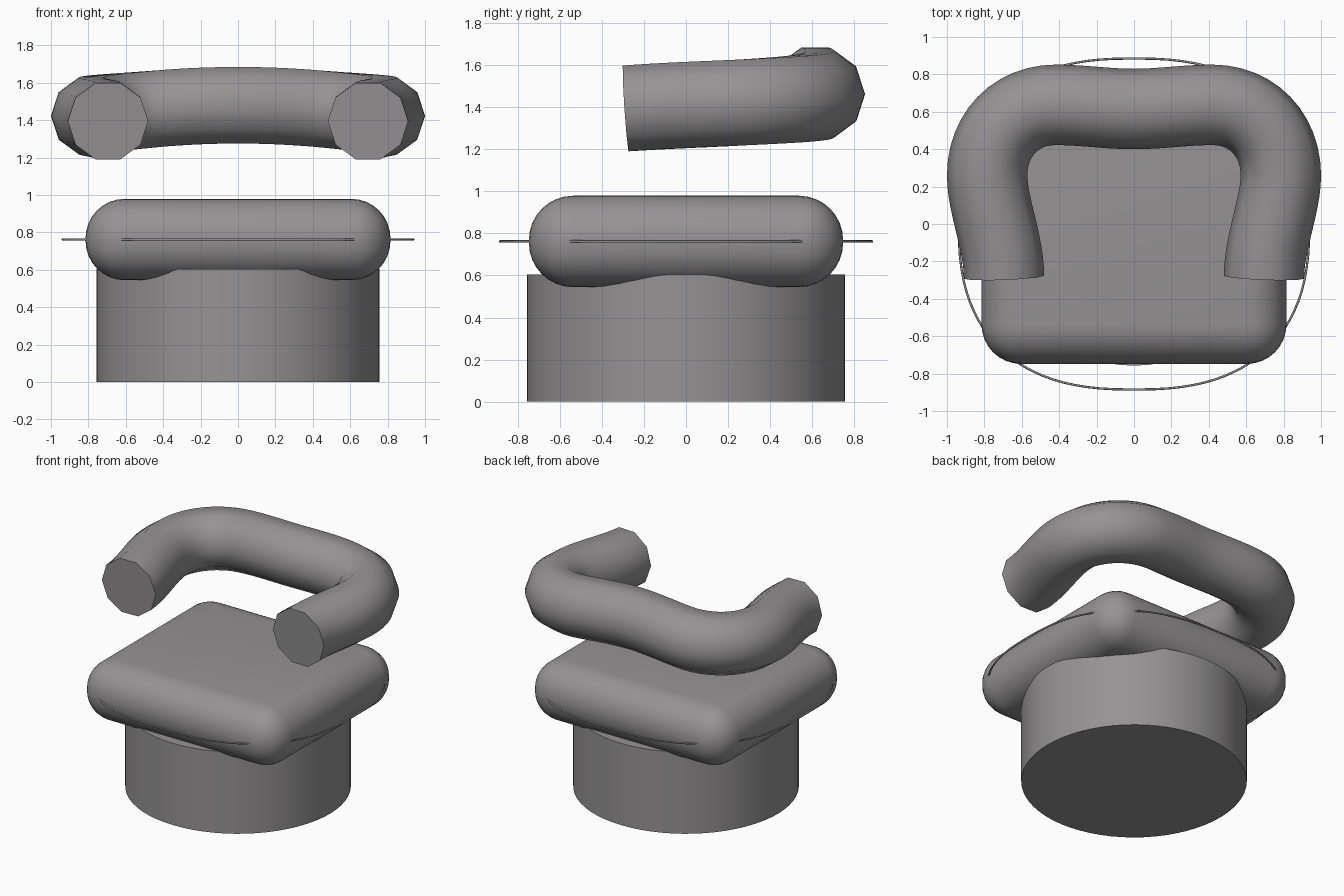
import bpy, bmesh, math
from mathutils import Vector
from mathutils.geometry import interpolate_bezier

default_cube = bpy.data.objects.get("Cube")
if default_cube:
    bpy.data.objects.remove(default_cube)

grey = bpy.data.materials.new("warm_grey")
grey.use_nodes = True
colour = (0.30, 0.29, 0.29, 1)
grey.diffuse_color = colour
grey.node_tree.nodes["Principled BSDF"].inputs["Base Color"].default_value = colour


def add_object(name, bm, angle=40):
    """Turn a bmesh into a shaded, coloured object."""
    bmesh.ops.recalc_face_normals(bm, faces=bm.faces)
    mesh = bpy.data.meshes.new(name)
    bm.to_mesh(mesh)
    bm.free()
    mesh.materials.append(grey)
    obj = bpy.data.objects.new(name, mesh)
    bpy.context.collection.objects.link(obj)
    bpy.ops.object.select_all(action="DESELECT")
    obj.select_set(True)
    bpy.context.view_layer.objects.active = obj
    bpy.ops.object.shade_smooth_by_angle(angle=math.radians(angle))
    return obj


def sweep(path, radius, sides, closed=False):
    """Sweep an upright polygon section along a path."""
    bm = bmesh.new()
    count = len(path)
    rings = []
    for i, point in enumerate(path):
        if closed:
            before, after = path[i - 1], path[(i + 1) % count]
        else:
            before, after = path[max(i - 1, 0)], path[min(i + 1, count - 1)]
        tangent = (after - before).normalized()
        side = tangent.cross(Vector((0, 0, 1))).normalized()
        up = side.cross(tangent)
        angles = [math.tau * k / sides for k in range(sides)]
        rings.append([bm.verts.new(point + radius * (side * math.cos(a) + up * math.sin(a)))
                      for a in angles])
    pairs = list(zip(rings, rings[1:]))
    if closed:
        pairs.append((rings[-1], rings[0]))
    else:
        bm.faces.new(rings[0])
        bm.faces.new(rings[-1])
    for a, b in pairs:
        for k in range(sides):
            n = (k + 1) % sides
            bm.faces.new((a[k], a[n], b[n], b[k]))
    return bm


# Round base
base_height = 0.605
bm = bmesh.new()
bmesh.ops.create_cone(bm, cap_ends=True, segments=64, radius1=0.757, radius2=0.757,
                      depth=base_height)
bmesh.ops.translate(bm, verts=bm.verts, vec=(0, 0, base_height / 2))
add_object("round_base", bm)

# Plump square seat cushion
bm = bmesh.new()
bmesh.ops.create_cube(bm, size=1)
bmesh.ops.scale(bm, verts=bm.verts, vec=(1.63, 1.495, 0.435))
bmesh.ops.translate(bm, verts=bm.verts, vec=(0, 0, 0.762))
bmesh.ops.bevel(bm, geom=bm.edges[:], offset=0.21, segments=8, profile=0.5,
                affect="EDGES", clamp_overlap=True)
add_object("seat_cushion", bm, 60)


# Thin piping hoop, a slightly squared oval
def squared(value):
    return math.copysign(abs(value) ** 0.8, value)


hoop = [Vector((0.937 * squared(math.cos(a)), 0.885 * squared(math.sin(a)), 0.762))
        for a in (math.tau * i / 96 for i in range(96))]
add_object("seat_piping", sweep(hoop, 0.006, 8, closed=True), 60)

# Padded backrest tube: knots of one half with their handles, mirrored across x
knots = [  # arriving handle, knot, leaving handle
    [(0.695, -0.4, 1.385), (0.695, -0.285, 1.395), (0.695, -0.1, 1.408)],
    [(0.785, 0.1, 1.415), (0.785, 0.26, 1.423), (0.785, 0.48, 1.435)],
    [(0.63, 0.637, 1.444), (0.42, 0.637, 1.462), (0.28, 0.637, 1.474)],
    [(0.14, 0.615, 1.48), (0, 0.615, 1.48), (0, 0.615, 1.48)],
]
half = []
for start, end in zip(knots, knots[1:]):
    points = interpolate_bezier(Vector(start[1]), Vector(start[2]),
                                Vector(end[0]), Vector(end[1]), 13)
    half += points[:-1]
mirrored = [Vector((-p.x, p.y, p.z)) for p in reversed(half)]
tube_path = half + [Vector(knots[-1][1])] + mirrored
add_object("backrest_tube", sweep(tube_path, 0.215, 10), 50)
